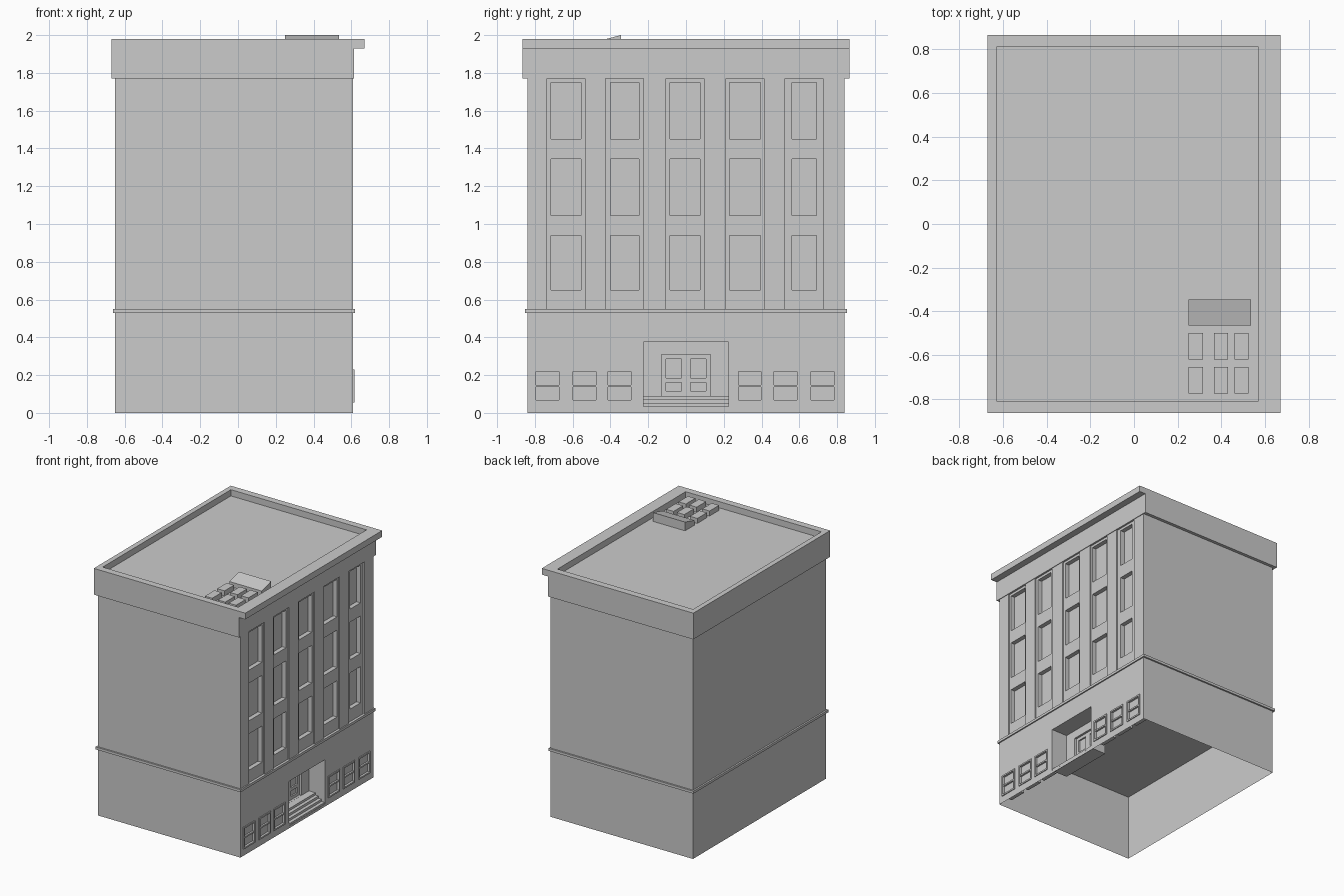
import bpy, bmesh

if "Cube" in bpy.data.objects:
    bpy.data.objects.remove(bpy.data.objects["Cube"])


def finish(name, bm):
    mesh = bpy.data.meshes.new(name)
    bm.to_mesh(mesh)
    bm.free()
    ob = bpy.data.objects.new(name, mesh)
    bpy.context.collection.objects.link(ob)
    return ob


def quad(bm, *pts):
    bm.faces.new([bm.verts.new(p) for p in pts])


def add_box(bm, x0, x1, y0, y1, z0, z1):
    m = bmesh.ops.create_cube(bm, size=1)
    for v in m["verts"]:
        v.co = (x1 if v.co.x > 0 else x0, y1 if v.co.y > 0 else y0, z1 if v.co.z > 0 else z0)
    return m["verts"]


def box(name, *dims):
    bm = bmesh.new()
    add_box(bm, *dims)
    return finish(name, bm)


def wall(bm, x, rect, pockets=()):
    """Flat wall facing +x with rectangular pockets (rect, depth, inner pockets)."""
    y0, y1, z0, z1 = rect
    rects = [rect] + [p[0] for p in pockets]
    ys = sorted({v for r in rects for v in r[:2]})
    zs = sorted({v for r in rects for v in r[2:]})
    for a, b in zip(ys, ys[1:]):
        for c, d in zip(zs, zs[1:]):
            my, mz = (a + b) / 2, (c + d) / 2
            if not any(p[0][0] < my < p[0][1] and p[0][2] < mz < p[0][3] for p in pockets):
                quad(bm, (x, a, c), (x, b, c), (x, b, d), (x, a, d))
    for (a, b, c, d), depth, inner in pockets:
        ring = [(a, c), (b, c), (b, d), (a, d)]
        for p, q in zip(ring, ring[1:] + ring[:1]):
            quad(bm, (x, *p), (x, *q), (x - depth, *q), (x - depth, *p))
        wall(bm, x - depth, (a, b, c, d), inner)


XB, XF, Y = -0.65, 0.61, 0.84
BAND0, BAND1, EAVE = 0.53, 0.55, 1.77

# Plain side and back walls, open at the bottom
bm = bmesh.new()
for z0, z1 in ((0, BAND0), (BAND1, EAVE)):
    quad(bm, (XB, -Y, z0), (XF, -Y, z0), (XF, -Y, z1), (XB, -Y, z1))
    quad(bm, (XF, Y, z0), (XB, Y, z0), (XB, Y, z1), (XF, Y, z1))
    quad(bm, (XB, Y, z0), (XB, -Y, z0), (XB, -Y, z1), (XB, Y, z1))
finish("side_and_back_walls", bm)

# Upper facade: shallow bays, each with three recessed windows
columns = [(-0.715, -0.555), (-0.40, -0.25), (-0.085, 0.075), (0.23, 0.395), (0.56, 0.69)]
rows = [(0.65, 0.94), (1.045, 1.345), (1.45, 1.75)]
bays = []
for a, b in columns:
    c = (a + b) / 2
    wins = [((a, b, z0, z1), 0.035, ()) for z0, z1 in rows]
    bays.append(((c - 0.1, c + 0.1, BAND1, EAVE), 0.01, wins))
bm = bmesh.new()
wall(bm, XF, (-Y, Y, BAND1, EAVE), bays)
finish("upper_facade", bm)

# Ground floor facade with entrance recess and low windows
low = [(-0.805, -0.66), (-0.61, -0.465), (-0.425, -0.28), (0.265, 0.41), (0.455, 0.60), (0.65, 0.795)]
W0, W1 = 0.055, 0.23
pockets = [((a, b, W0, W1), 0.012, ()) for a, b in low]
door = ((-0.13, 0.13, 0.09, 0.31), 0.03, ())
pockets.append(((-0.225, 0.225, 0.02, 0.375), 0.14, [door]))
bm = bmesh.new()
wall(bm, XF, (-Y, Y, 0, BAND0), pockets)
finish("ground_facade", bm)

# Low window frames and the boxes behind them
t = 0.012
frames, backs = bmesh.new(), bmesh.new()
for a, b in low:
    x0, x1, m = XF - 0.011, XF + 0.007, (W0 + W1) / 2
    add_box(frames, x0, x1, a, a + t, W0, W1)
    add_box(frames, x0, x1, b - t, b, W0, W1)
    for z in (W0, m - t / 2, W1 - t):
        add_box(frames, x0, x1 - (0.004 if z == m - t / 2 else 0), a + t, b - t, z, z + t)
    add_box(backs, XF - 0.09, XF - 0.013, a, b, W0, W1)
finish("low_window_frames", frames)
finish("low_window_boxes", backs)

# Entrance steps
bm = bmesh.new()
for i, top in enumerate((0.035, 0.053, 0.072, 0.09)):
    add_box(bm, 0.471, XF - 0.001 - i * 0.027, -0.224, 0.224, 0.021, top)
finish("entrance_steps", bm)

# Double door leaves with raised frames
bm = bmesh.new()
for s in (0, 0.13):
    a, b = -0.13 + s, s
    add_box(bm, 0.441, 0.453, a, a + 0.025, 0.09, 0.31)
    add_box(bm, 0.441, 0.453, b - 0.025, b, 0.09, 0.31)
    for z in (0.09, 0.16, 0.285):
        add_box(bm, 0.441, 0.453, a + 0.025, b - 0.025, z, z + 0.025)
finish("entrance_doors", bm)

# Floor band around the building, also the ground floor ceiling
box("floor_band", -0.663, 0.62, -0.853, 0.853, BAND0, BAND1)

# Cornice: fascia, facade ledge and sunken roof
box("cornice_fascia", -0.67, 0.615, -0.865, 0.865, EAVE, 1.93)
parapet = bmesh.new()
add_box(parapet, -0.67, -0.63, -0.865, 0.865, 1.93, 1.98)
add_box(parapet, 0.57, 0.67, -0.865, 0.865, 1.93, 1.98)
for y0, y1 in ((-0.865, -0.81), (0.81, 0.865)):
    add_box(parapet, -0.63, 0.57, y0, y1, 1.93, 1.98)
finish("roof_parapet", parapet)

# Roof wedge hatch
bm = bmesh.new()
for v in add_box(bm, 0.25, 0.535, -0.465, -0.345, 1.93, 2.0):
    if v.co.y < -0.4 and v.co.z > 1.95:
        v.co.z = 1.968
finish("roof_hatch", bm)

# Six roof vent boxes
bm = bmesh.new()
for x0, x1 in ((0.25, 0.315), (0.365, 0.43), (0.46, 0.525)):
    for y0, y1 in ((-0.62, -0.5), (-0.775, -0.655)):
        add_box(bm, x0, x1, y0, y1, 1.93, 1.97)
finish("roof_vents", bm)
